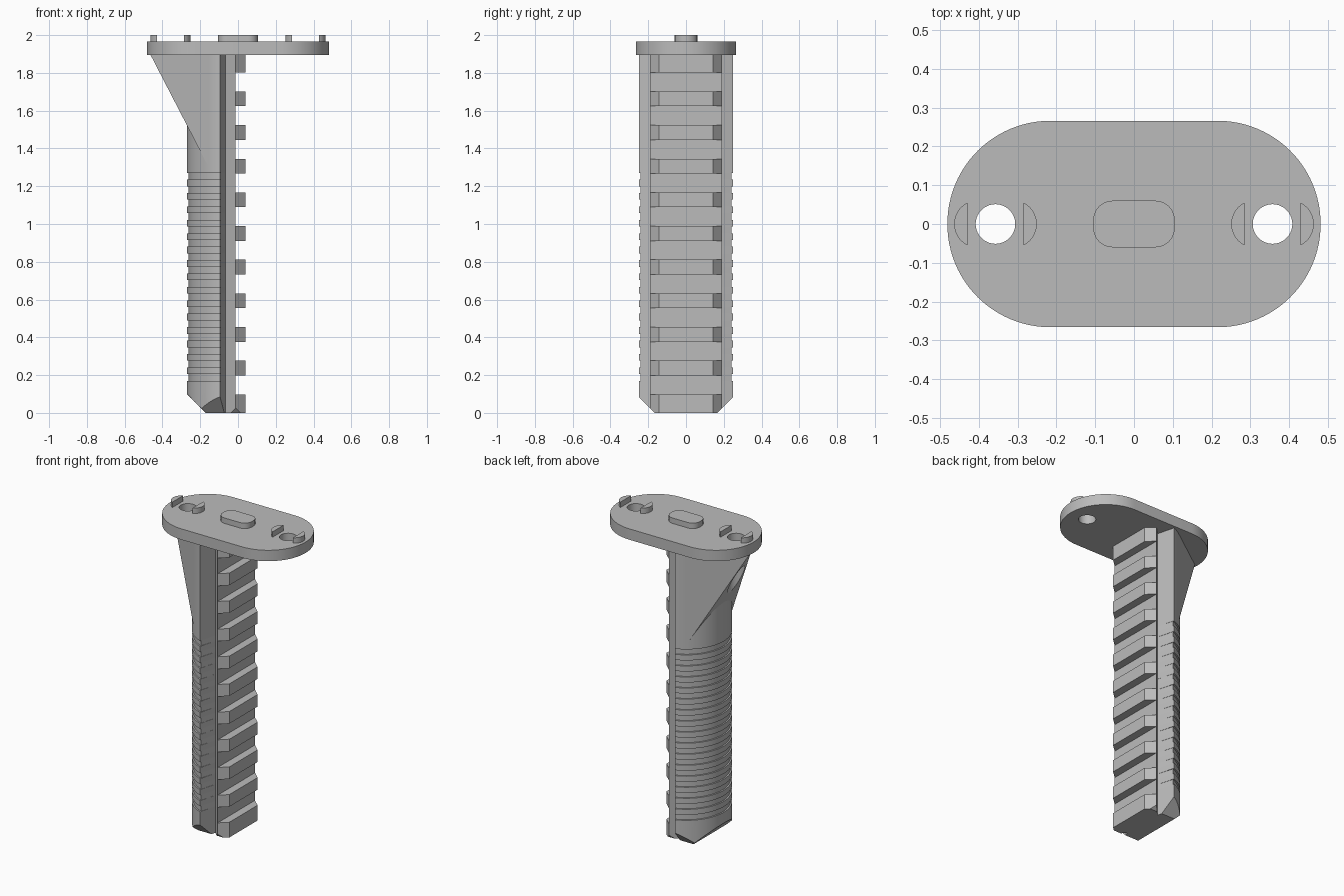
import bpy, bmesh, math
from mathutils import Vector

if "Cube" in bpy.data.objects:
    bpy.data.objects.remove(bpy.data.objects["Cube"], do_unlink=True)

grey = bpy.data.materials.new("plain_grey")
grey.use_nodes = True
grey.diffuse_color = (0.5, 0.5, 0.5, 1)
grey.node_tree.nodes["Principled BSDF"].inputs["Base Color"].default_value = (0.5, 0.5, 0.5, 1)

PLATE_LOW, PLATE_HIGH, TOP = 1.895, 1.965, 2.0
RADIUS, CENTRE = 0.266, -0.004      # rounded back of the grip
HOLE_X, HOLE_R = 0.357, 0.051


def finish(name, bm):
    """Turn a bmesh into a shaded object."""
    bmesh.ops.recalc_face_normals(bm, faces=bm.faces)
    mesh = bpy.data.meshes.new(name)
    bm.to_mesh(mesh)
    bm.free()
    mesh.materials.append(grey)
    ob = bpy.data.objects.new(name, mesh)
    bpy.context.collection.objects.link(ob)
    shade(ob)
    return ob


def select(ob):
    bpy.ops.object.select_all(action="DESELECT")
    ob.select_set(True)
    bpy.context.view_layer.objects.active = ob


def shade(ob):
    select(ob)
    bpy.ops.object.shade_smooth_by_angle(angle=math.radians(25))


def loft(bm, levels):
    """Skin a stack of (z, outline) rings and cap both ends."""
    rings = [[bm.verts.new((x, y, z)) for x, y in outline] for z, outline in levels]
    for low, high in zip(rings, rings[1:]):
        for i in range(len(low)):
            j = (i + 1) % len(low)
            bm.faces.new((low[i], low[j], high[j], high[i]))
    bm.faces.new(rings[0][::-1])
    bm.faces.new(rings[-1])


def trim(bm, point, normal):
    """Cut away everything on the normal's side and close the cut."""
    bmesh.ops.bisect_plane(bm, geom=bm.verts[:] + bm.edges[:] + bm.faces[:], dist=1e-5,
                           plane_co=point, plane_no=normal, clear_outer=True)
    open_edges = [e for e in bm.edges if e.is_boundary]
    if open_edges:
        bmesh.ops.holes_fill(bm, edges=open_edges, sides=0)


def bevel_foot(bm):
    trim(bm, (-0.17, 0, 0), Vector((-1, 0, -1)))
    for side in (-1, 1):
        trim(bm, (0, side * 0.165, 0), Vector((0, side, -1)))


def prism(name, outline, low, high):
    bm = bmesh.new()
    loft(bm, [(low, outline), (high, outline)])
    return finish(name, bm)


def arc(cx, cy, r, start, end, steps):
    angles = [math.radians(start + (end - start) * i / steps) for i in range(steps + 1)]
    return [(cx + r * math.cos(a), cy + r * math.sin(a)) for a in angles]


def rounded_box(hx, hy, r, steps):
    points = []
    for k, (sx, sy) in enumerate([(1, 1), (-1, 1), (-1, -1), (1, -1)]):
        points += arc(sx * (hx - r), sy * (hy - r), r, 90 * k, 90 * k + 90, steps)
    return points


def drill(ob, x):
    """Bore a round screw hole through a part."""
    cutter = prism("hole_cutter", arc(x, 0, HOLE_R, 0, 354.375, 63), 1.2, 2.2)
    cutter.hide_render = True
    mod = ob.modifiers.new("hole", "BOOLEAN")
    mod.operation, mod.solver, mod.object = "DIFFERENCE", "EXACT", cutter
    select(ob)
    # keep the hole ahead of any shading modifier
    bpy.ops.object.modifier_move_to_index(modifier="hole", index=0)
    bpy.ops.object.modifier_apply(modifier="hole")
    bpy.data.objects.remove(cutter, do_unlink=True)
    shade(ob)


# Grip: curved back, slanted shoulders, narrow neck and rail base
def grip_outline(r):
    spread = math.degrees(math.acos((-0.095 - CENTRE) / r))
    back = arc(CENTRE, 0, r, spread, 360 - spread, 48)
    return back + [(-0.065, -0.137), (-0.012, -0.19), (-0.012, 0.19), (-0.065, 0.137)]


full, groove = grip_outline(RADIUS), grip_outline(RADIUS - 0.009)
levels = [(0, full)]
STEP = 0.0355
for i in range(16):
    z = 0.17 + 2 * STEP * i
    levels += [(z, full), (z, groove), (z + STEP, groove), (z + STEP, full)]
levels.append((PLATE_LOW + 0.005, full))
bm = bmesh.new()
loft(bm, levels)
bmesh.ops.remove_doubles(bm, verts=bm.verts, dist=1e-5)
bevel_foot(bm)
finish("ribbed_grip", bm)

# Rail teeth
tooth = [(-0.012, -0.19), (0.039, -0.143), (0.039, 0.143), (-0.012, 0.19)]
for i in range(11):
    low = max(0, 0.02 + 0.1782 * i)
    high = low + 0.078
    if i == 0:
        low = 0
    if i == 10:
        high = PLATE_LOW
    bm = bmesh.new()
    loft(bm, [(low, tooth), (high, tooth)])
    if i == 0:
        bevel_foot(bm)
    finish(f"rail_tooth_{i + 1}", bm)

# Gusset: pointed brace tangent to the grip, sloped underneath
TIP = -0.463
cosine = RADIUS / (CENTRE - TIP)
touch_x = CENTRE - RADIUS * cosine
touch_y = RADIUS * math.sqrt(1 - cosine ** 2)
bm = bmesh.new()
brace = [(TIP, 0), (touch_x, -touch_y), (touch_x, touch_y)]
loft(bm, [(1.2, brace), (PLATE_LOW + 0.005, brace)])
trim(bm, (TIP, 0, PLATE_LOW), Vector((-1.935, 0, -1)))
drill(finish("gusset", bm), -HOLE_X)

# Mounting plate
plate = prism("mounting_plate", rounded_box(0.481, 0.266, 0.2655, 24), PLATE_LOW, PLATE_HIGH)
for side in (-1, 1):
    drill(plate, side * HOLE_X)

# Locating pads on top of the plate
prism("centre_pad", rounded_box(0.105, 0.06, 0.05, 10), PLATE_HIGH - 0.005, TOP)
half = math.degrees(math.asin(0.055 / 0.061))
for side, label in ((-1, "right"), (1, "left")):
    for out, place in ((-1, "inner"), (1, "outer")):
        facing = 0 if side * out > 0 else 180
        middle = side * (HOLE_X + out * 0.0455)
        pad = arc(middle, 0, 0.061, facing - half, facing + half, 16)
        prism(f"{label}_{place}_pad", pad, PLATE_HIGH - 0.005, TOP)
